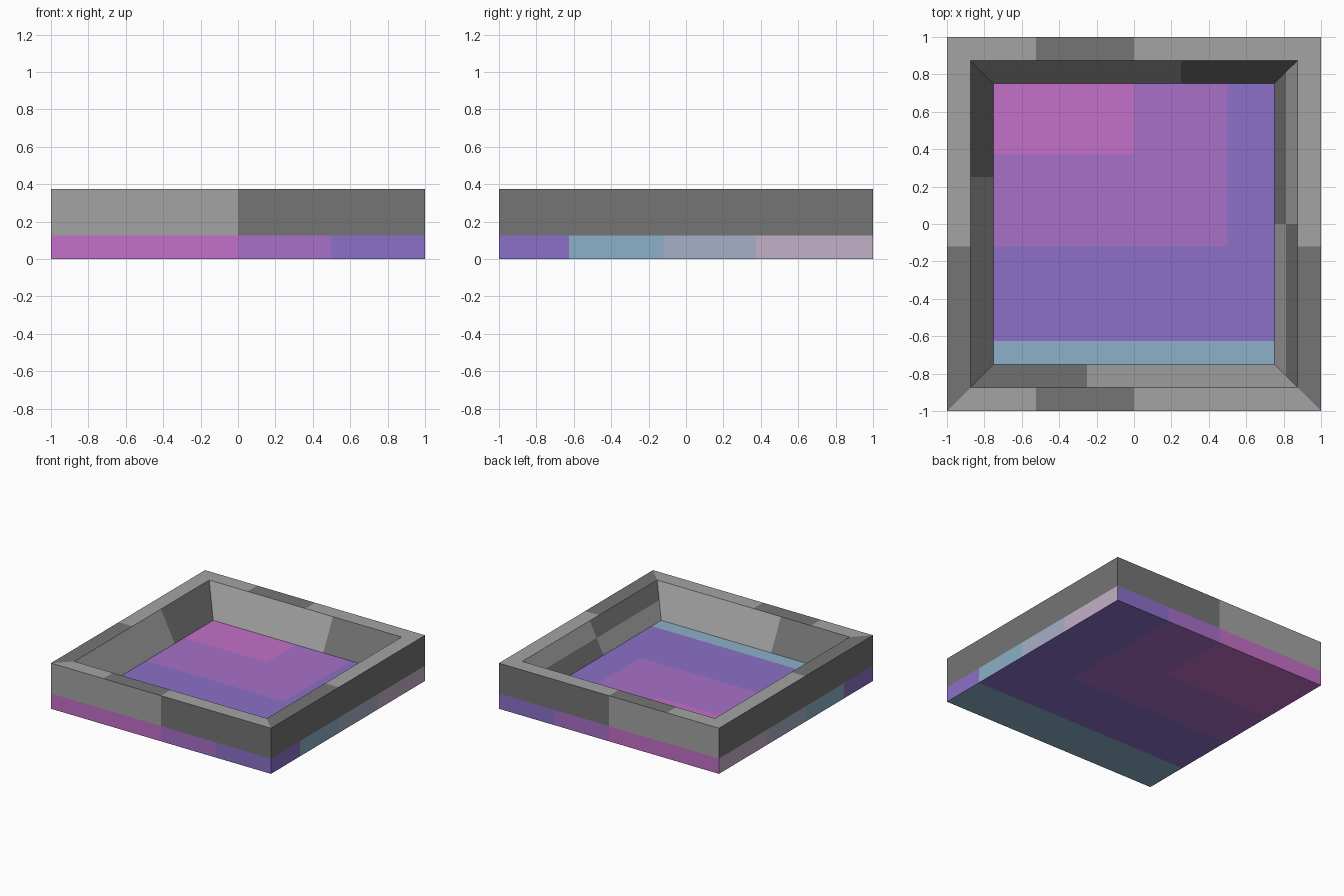
import bpy, bmesh

if "Cube" in bpy.data.objects:
    bpy.data.objects.remove(bpy.data.objects["Cube"])

# Flat colours (sRGB 0-255, converted to linear)
COLOURS = {
    "light_grey": (164, 164, 164), "dark_grey": (117, 117, 117),
    "pink": (196, 112, 200), "orchid": (168, 112, 200), "purple": (140, 112, 200),
    "sky_blue": (140, 176, 200), "lavender": (168, 176, 200), "pale_pink": (196, 176, 200),
}
NAMES = list(COLOURS)


def linear(v):
    v /= 255
    return v / 12.92 if v <= 0.04045 else ((v + 0.055) / 1.055) ** 2.4


# Square tray: half-width and height of each ring, from the bottom edge to the floor
bm = bmesh.new()
PROFILE = [(1, 0), (1, .125), (1, .375), (.875, .375), (.75, .125)]
rings = [[bm.verts.new((sx * r, sy * r, z)) for sx, sy in ((-1, -1), (1, -1), (1, 1), (-1, 1))]
         for r, z in PROFILE]
for a, b in zip(rings, rings[1:]):
    for i in range(4):
        j = (i + 1) % 4
        bm.faces.new((a[i], a[j], b[j], b[i]))
bm.faces.new(rings[0][::-1])
bm.faces.new(rings[-1])

# Cut along every colour border
CUTS = {0: (-.525, -.25, 0, .25, .5), 1: (-.625, -.12, 0, .25, .375), 2: (.25,)}
for axis, places in CUTS.items():
    for p in places:
        co, no = [0, 0, 0], [0, 0, 0]
        co[axis], no[axis] = p, 1
        bmesh.ops.bisect_plane(bm, geom=bm.verts[:] + bm.edges[:] + bm.faces[:],
                               plane_co=co, plane_no=no, dist=1e-5)
bm.normal_update()


def grey(dark):
    return "dark_grey" if dark else "light_grey"


def colour(c, n):
    x, y, z = c
    if abs(n.z) > .9:
        if z > .3:                                   # rim top
            return grey(-.525 < x < 0 if abs(y) > .875 else y < -.12)
        if y < -.625:                                # floor and underside
            return "sky_blue"
        if y < -.12 or x > .5:
            return "purple"
        return "orchid" if y < .375 or x > 0 else "pink"
    if n.z > .1:                                     # sloping inner walls
        if n.y < -.5:
            return grey(x > .25)
        if n.y > .5:
            return grey(x < -.25)
        if n.x > .5:
            return grey(y > .25)
        return grey((z < .25) == (y > 0))
    if abs(n.y) > .5:                                # front and back
        if z > .125:
            return grey(x > 0)
        return "pink" if x < 0 else "orchid" if x < .5 else "purple"
    if z > .125:                                     # left and right sides
        return "dark_grey"
    return ("purple" if y < -.625 else "sky_blue" if y < -.12
            else "lavender" if y < .375 else "pale_pink")


for f in bm.faces:
    f.material_index = NAMES.index(colour(f.calc_center_median(), f.normal))

mesh = bpy.data.meshes.new("tray")
bm.to_mesh(mesh)
bm.free()
for name, rgb in COLOURS.items():
    mat = bpy.data.materials.new(name)
    mat.diffuse_color = (*map(linear, rgb), 1)
    mat.use_nodes = True
    mat.node_tree.nodes["Principled BSDF"].inputs["Base Color"].default_value = mat.diffuse_color
    mesh.materials.append(mat)
bpy.context.collection.objects.link(bpy.data.objects.new("tray", mesh))
